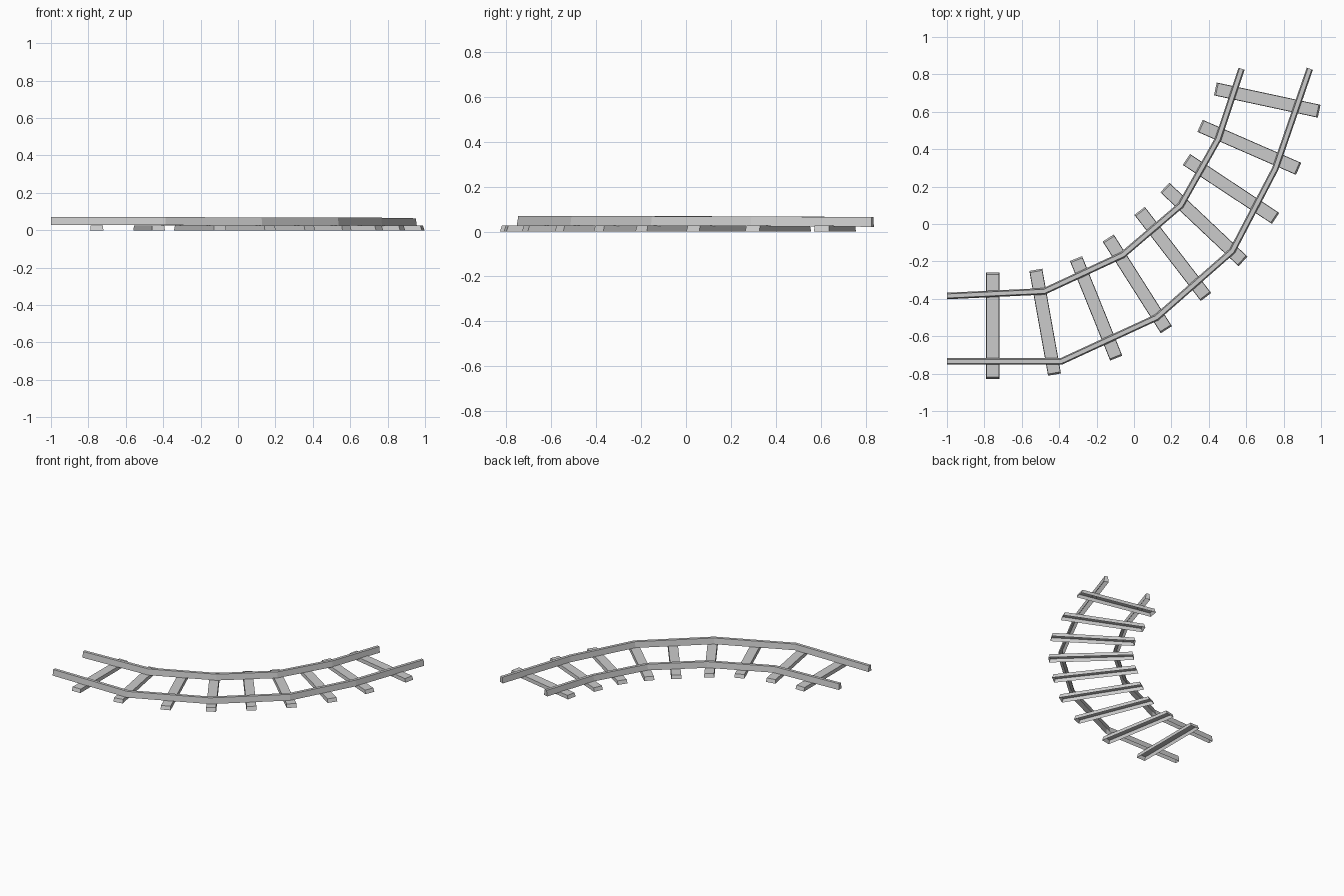
import bpy
from mathutils import Vector

if "Cube" in bpy.data.objects:
    bpy.data.objects.remove(bpy.data.objects["Cube"])


def make_mesh(name, verts, faces):
    me = bpy.data.meshes.new(name)
    me.from_pydata([tuple(v) for v in verts], [], faces)
    me.validate()
    ob = bpy.data.objects.new(name, me)
    bpy.context.collection.objects.link(ob)
    return ob


def rail(name, path, top_z, height=0.043, top_w=0.022, base_w=0.035):
    """Mitred, tapered strip along a flat path; underside left open."""
    pts = [Vector(p) for p in path]
    verts, faces = [], []
    for i, p in enumerate(pts):
        dirs = []
        if i > 0:
            dirs.append((p - pts[i - 1]).normalized())
        if i < len(pts) - 1:
            dirs.append((pts[i + 1] - p).normalized())
        t = sum(dirs, Vector((0, 0))).normalized()
        n = Vector((-t.y, t.x)) / t.dot(dirs[0])
        z = top_z[i]
        for w, h in ((base_w, z - height), (top_w, z), (-top_w, z), (-base_w, z - height)):
            q = p + n * w / 2
            verts.append((q.x, q.y, h))
    for i in range(len(pts) - 1):
        a, b = 4 * i, 4 * i + 4
        for k in range(3):
            faces.append((a + k, a + k + 1, b + k + 1, b + k))
    e = 4 * (len(pts) - 1)
    faces += [(3, 2, 1, 0), (e, e + 1, e + 2, e + 3)]
    return make_mesh(name, verts, faces)


def sleeper(name, a, b, width=0.07, height=0.026, inset=0.009):
    """Hollow plank with slanted ends and an open underside."""
    a, b = Vector(a), Vector(b)
    t = (b - a).normalized()
    n = Vector((-t.y, t.x)) * width / 2
    verts = []
    for z, s, w in ((0, 0, 1), (height, inset, 0.94)):
        for p in (a + t * s + n * w, a + t * s - n * w,
                  b - t * s - n * w, b - t * s + n * w):
            verts.append((p.x, p.y, z))
    faces = [(4, 5, 6, 7)] + [(k, (k + 1) % 4, (k + 1) % 4 + 4, k + 4) for k in range(4)]
    return make_mesh(name, verts, faces)


# Two bent rails, dropping slightly at the far end
heights = [0.07, 0.07, 0.069, 0.068, 0.067, 0.064]
rail("inner_rail", [(-1, -0.385), (-0.48, -0.36), (-0.06, -0.165),
                    (0.25, 0.10), (0.45, 0.455), (0.575, 0.83)], heights)
rail("outer_rail", [(-1, -0.735), (-0.39, -0.735), (0.12, -0.50),
                    (0.525, -0.145), (0.755, 0.295), (0.94, 0.83)], heights)

# Sleepers fanned around the curve: inner end, outer end
ties = [((-0.755, -0.26), (-0.755, -0.828)), ((-0.525, -0.245), (-0.425, -0.805)),
        ((-0.31, -0.185), (-0.095, -0.717)), ((-0.138, -0.075), (0.173, -0.565)),
        ((0.03, 0.07), (0.385, -0.39)), ((0.165, 0.195), (0.583, -0.2)),
        ((0.28, 0.345), (0.757, 0.03)), ((0.353, 0.525), (0.88, 0.295)),
        ((0.435, 0.722), (0.99, 0.603))]
for i, (a, b) in enumerate(ties):
    sleeper(f"sleeper_{i + 1}", a, b)
